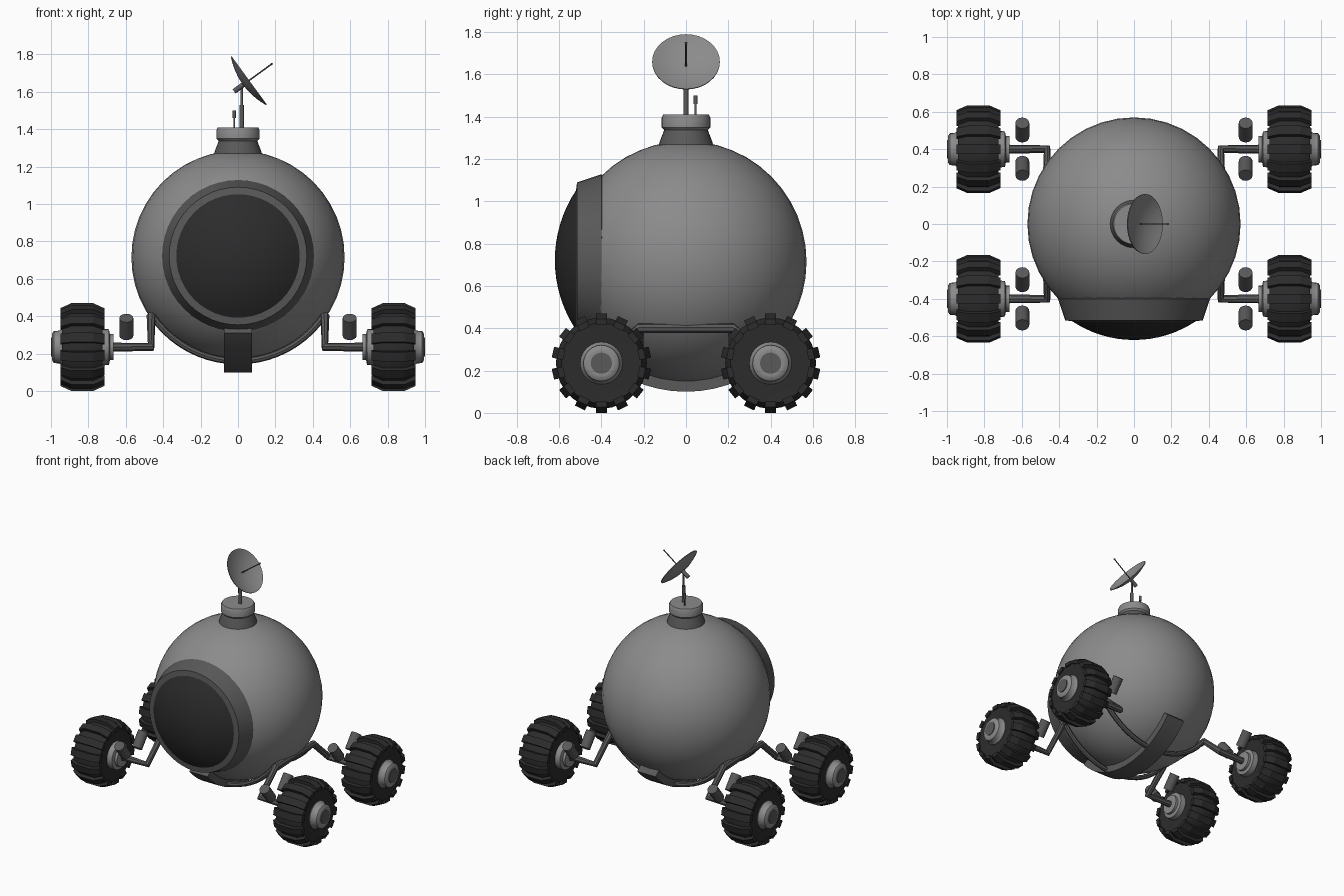
import bpy, bmesh
from math import sin, cos, pi, radians, sqrt, asin
from mathutils import Vector, Matrix

cube = bpy.data.objects.get("Cube")
if cube:
    bpy.data.objects.remove(cube, do_unlink=True)


def material(name, v):
    m = bpy.data.materials.new(name)
    m.use_nodes = True
    colour = (v, v, v, 1)
    m.diffuse_color = colour
    m.node_tree.nodes["Principled BSDF"].inputs["Base Color"].default_value = colour
    return m


HULL = material("hull grey", 0.26)
METAL = material("light metal", 0.26)
FRAME = material("frame grey", 0.10)
RUBBER = material("tyre black", 0.025)
GLASS = material("window black", 0.025)


def smooth(ob, angle=35):
    bpy.ops.object.select_all(action='DESELECT')
    ob.select_set(True)
    bpy.context.view_layer.objects.active = ob
    bpy.ops.object.shade_smooth_by_angle(angle=radians(angle))


def loft(name, rings, mat, soft=True):
    """Skin a list of equal-sized closed rings and cap both ends."""
    bm = bmesh.new()
    rows = [[bm.verts.new(p) for p in ring] for ring in rings]
    n = len(rows[0])
    for a, b in zip(rows, rows[1:]):
        for i in range(n):
            j = (i + 1) % n
            bm.faces.new((a[i], a[j], b[j], b[i]))
    bm.faces.new(rows[0])
    bm.faces.new(rows[-1])
    bmesh.ops.remove_doubles(bm, verts=bm.verts, dist=0.00005)
    bmesh.ops.recalc_face_normals(bm, faces=bm.faces)
    me = bpy.data.meshes.new(name)
    bm.to_mesh(me)
    bm.free()
    me.materials.append(mat)
    ob = bpy.data.objects.new(name, me)
    bpy.context.collection.objects.link(ob)
    if soft:
        smooth(ob)
    return ob


def lathe(name, profile, origin, axis, mat, seg=24):
    """Turn (radius, height) points about an axis through origin."""
    frame = Matrix.Translation(origin) @ Vector(axis).to_track_quat('Z', 'Y').to_matrix().to_4x4()
    rings = [[frame @ Vector((max(r, 0.0002) * cos(2 * pi * i / seg),
                              max(r, 0.0002) * sin(2 * pi * i / seg), h))
              for i in range(seg)] for r, h in profile]
    return loft(name, rings, mat)


def rod(name, a, b, r, mat, seg=12):
    d = Vector(b) - Vector(a)
    return lathe(name, [(r, 0), (r, d.length)], a, d, mat, seg)


def pipe(name, points, r, mat):
    cu = bpy.data.curves.new(name, 'CURVE')
    cu.dimensions = '3D'
    cu.bevel_depth = r
    cu.bevel_resolution = 2
    cu.use_fill_caps = True
    sp = cu.splines.new('POLY')
    sp.points.add(len(points) - 1)
    for p, co in zip(sp.points, points):
        p.co = (*co, 1)
    cu.materials.append(mat)
    ob = bpy.data.objects.new(name, cu)
    bpy.context.collection.objects.link(ob)
    bpy.ops.object.select_all(action='DESELECT')
    ob.select_set(True)
    bpy.context.view_layer.objects.active = ob
    bpy.ops.object.convert(target='MESH')
    smooth(bpy.context.object)


# Spherical hull
R, CZ = 0.57, 0.715
CENTRE = (0, 0, CZ)
lathe("hull", [(R * sin(pi * i / 24), -R * cos(pi * i / 24)) for i in range(25)],
      CENTRE, (0, 0, 1), HULL, 40)

# Window collar and domed glass
FRONT = (0, -1, 0)
lathe("window_collar", [(0.38, 0.38), (0.406, 0.40), (0.368, 0.515), (0.33, 0.52), (0.33, 0.5)],
      (0, 0, 0.722), FRONT, FRAME, 48)
gr = 0.594
half = asin(0.335 / gr)
lathe("window_glass", [(gr * sin(half * (1 - i / 8)), gr * cos(half * (1 - i / 8)) + 0.62 - gr)
                       for i in range(9)], (0, 0, 0.722), FRONT, GLASS, 48)

# Keel strap under the hull, front to back
rings = []
for i in range(17):
    a = radians(-139 + 98 * i / 16)
    rings.append([(x, r * cos(a), CZ + r * sin(a))
                  for x, r in ((-0.075, 0.56), (0.075, 0.56), (0.075, 0.615), (-0.075, 0.615))])
loft("keel_strap", rings, FRAME)

# Cradle pipes hugging the underside
for y, end in ((-0.22, "front"), (0.22, "rear")):
    a0 = radians(-146)
    arc = [a0 + (pi - 2 * radians(34)) * i / 20 for i in range(21)]
    pipe(end + "_cradle_pipe", [(0.555 * cos(a), y, CZ + 0.555 * sin(a)) for a in arc], 0.018, FRAME)

# Side frames, wheels and dampers
AXLE, TREADS = 0.235, 14
TREAD = ((0.715, 0.18), (0.715, 0.208), (0.775, 0.235), (0.89, 0.235), (0.95, 0.208), (0.95, 0.18))
for sx, side in ((1, "left"), (-1, "right")):
    half_path = [(0.68, 0.4, AXLE), (0.465, 0.4, AXLE), (0.465, 0.22, 0.4)]
    path = [(sx * x, -y, z) for x, y, z in half_path]
    path += [(sx * x, y, z) for x, y, z in reversed(half_path)]
    pipe(side + "_side_frame", path, 0.024, FRAME)
    for sy, end in ((-1, "front"), (1, "rear")):
        tag = end + "_" + side + "_"
        cy = 0.4 * sy
        o, ax = (0, cy, AXLE), (sx, 0, 0)
        lathe(tag + "tyre", [(0.09, 0.73), (0.19, 0.725), (0.215, 0.775), (0.215, 0.89),
                             (0.19, 0.94), (0.09, 0.935)], o, ax, RUBBER, 28)
        # Tread bars around the tyre
        for k in range(TREADS):
            turn = Matrix.Translation(o) @ Matrix.Rotation(2 * pi * k / TREADS, 4, 'X')
            bar = [[turn @ Vector((sx * x, w, r)) for x, r in TREAD] for w in (-0.026, 0.026)]
            loft(tag + "tread", bar, RUBBER, False)
        # Stepped hub with dark axle cap
        lathe(tag + "hub", [(0.07, 0.665), (0.07, 0.685), (0.095, 0.69), (0.1, 0.74), (0.1, 0.94),
                            (0.088, 0.955), (0.085, 0.985), (0.07, 0.995), (0.058, 0.995)],
              o, ax, METAL)
        lathe(tag + "axle_cap", [(0.05, 0.98), (0.05, 1.0)], o, ax, FRAME)
        # Pair of tilted damper cylinders
        for d in (-1, 1):
            rod(tag + "damper", (sx * 0.597, cy + d * 0.065, 0.295),
                (sx * 0.597, cy + d * 0.14, 0.39), 0.037, FRAME, 16)

# Top turret
UP = (0, 0, 1)
lathe("turret_base", [(0.13, 1.26), (0.125, 1.28), (0.1, 1.345)], (0, 0, 0), UP, FRAME, 32)
lathe("turret_disc", [(0.1, 1.335), (0.115, 1.35), (0.115, 1.395), (0.108, 1.41)],
      (0, 0, 0), UP, METAL, 32)

# Antenna masts
rod("dish_mast_lower", (0.02, 0, 1.4), (0.02, 0, 1.53), 0.012, FRAME)
rod("dish_mast_upper", (0.02, 0, 1.52), (0.02, 0, 1.64), 0.007, FRAME)
rod("aerial_stem", (-0.02, 0.045, 1.4), (-0.02, 0.045, 1.47), 0.005, FRAME)
rod("aerial_tip", (-0.02, 0.045, 1.46), (-0.02, 0.045, 1.5), 0.009, FRAME)

# Dish, mount and feed
aim = Vector((0.81, 0, 0.59)).normalized()
rim = Vector((0.056, 0, 1.658))
bowl = [(0.16 * i / 6, 0.036 * (i / 6) ** 2 - 0.036) for i in range(7)]
inner = [(r, h + 0.005) for r, h in reversed(bowl)]
lathe("dish", bowl + inner, rim, aim, METAL, 32)
rod("dish_mount", rim - aim * 0.095, rim - aim * 0.033, 0.014, FRAME)
rod("dish_feed", rim - aim * 0.034, rim + aim * 0.155, 0.004, FRAME)
lathe("dish_feed_tip", [(0.003, 0.148), (0.007, 0.153), (0.003, 0.16)], rim, aim, FRAME, 10)
